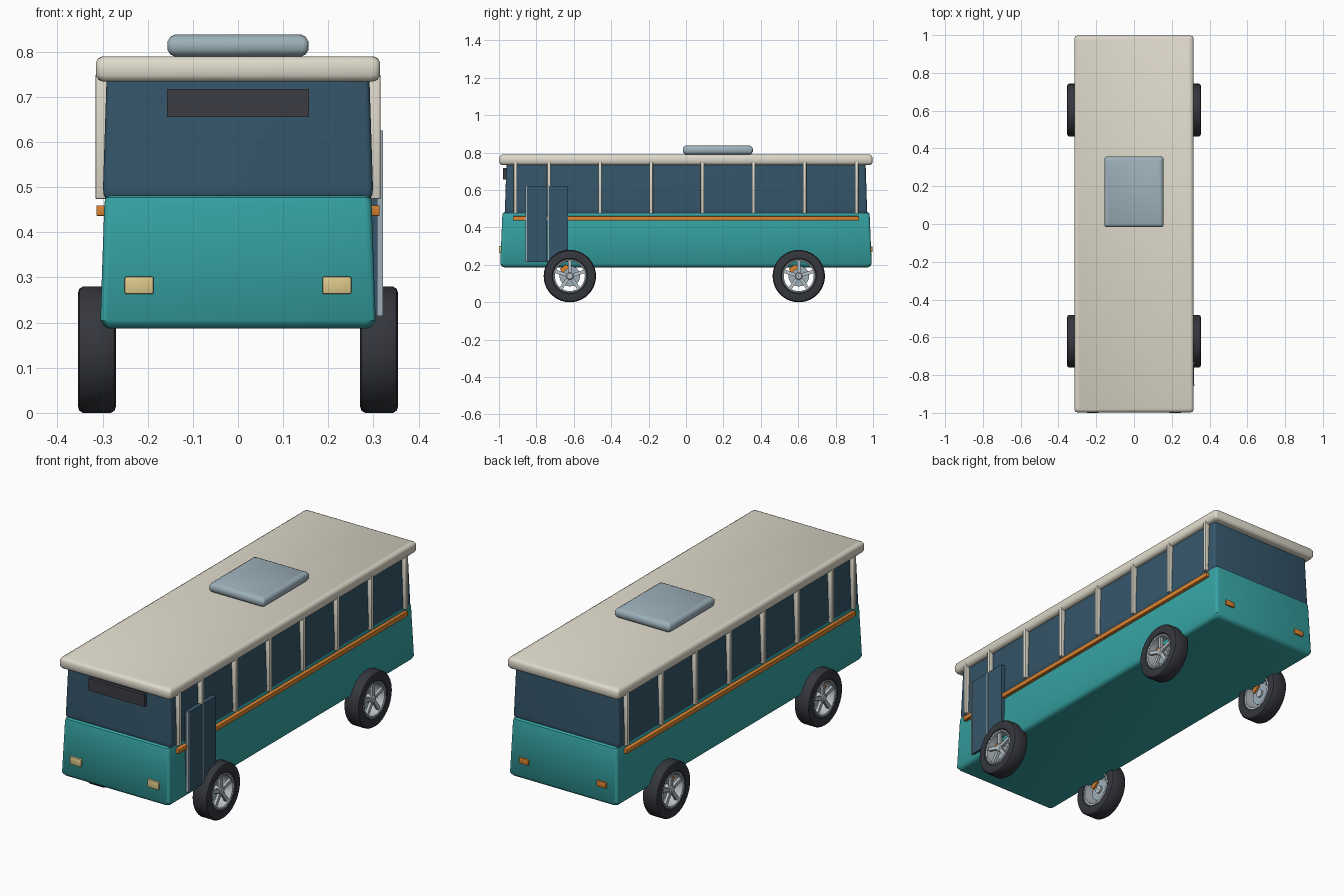
import bpy, bmesh, math
from mathutils import Matrix

if "Cube" in bpy.data.objects:
    bpy.data.objects.remove(bpy.data.objects["Cube"])


def material(name, hexcode):
    rgb = [int(hexcode[i:i + 2], 16) / 255 for i in (0, 2, 4)]
    m = bpy.data.materials.new(name)
    m.diffuse_color = [((c + 0.055) / 1.055) ** 2.4 for c in rgb] + [1]
    m.use_nodes = True
    m.node_tree.nodes["Principled BSDF"].inputs["Base Color"].default_value = m.diffuse_color
    return m


TEAL = material("teal_paint", "36A3A3")
GLASS = material("dark_glass", "35566A")
CREAM = material("cream_paint", "DED9CA")
ORANGE = material("orange_trim", "D9822F")
RUBBER = material("rubber", "35373D")
STEEL = material("blue_grey", "9DB0BA")
RIM = material("rim_metal", "B9C1C6")
LAMP = material("lamp_yellow", "DFC98C")
SIGN = material("sign_black", "3B3C44")


def finish(bm, name, mat, smooth=35):
    bmesh.ops.recalc_face_normals(bm, faces=bm.faces)
    me = bpy.data.meshes.new(name)
    bm.to_mesh(me)
    bm.free()
    ob = bpy.data.objects.new(name, me)
    bpy.context.collection.objects.link(ob)
    me.materials.append(mat)
    bpy.ops.object.select_all(action='DESELECT')
    ob.select_set(True)
    bpy.context.view_layer.objects.active = ob
    if smooth:
        bpy.ops.object.shade_smooth_by_angle(angle=math.radians(smooth))
    return ob


def box(name, mat, x, y, z, bevel=0.0):
    """Box from (min, max) pairs with optional rounded edges."""
    bm = bmesh.new()
    size = [b - a for a, b in (x, y, z)]
    mid = [(a + b) / 2 for a, b in (x, y, z)]
    bmesh.ops.create_cube(bm, size=1, matrix=Matrix.Translation(mid) @ Matrix.Diagonal(size + [1]))
    if bevel:
        bmesh.ops.bevel(bm, geom=bm.edges[:], offset=bevel, segments=2, profile=0.5, affect='EDGES')
    return finish(bm, name, mat)


def side_box(name, mat, s, x, y, z, bevel=0.0):
    return box(name, mat, tuple(sorted((s * x[0], s * x[1]))), y, z, bevel)


def loft(name, mat, rings, radius, cy=0.0):
    """Stack of rounded rectangles given as (z, half_x, half_y)."""
    bm = bmesh.new()
    loops = []
    for z, hx, hy in rings:
        loop = []
        for k, (sx, sy) in enumerate(((1, 1), (-1, 1), (-1, -1), (1, -1))):
            for i in range(4):
                a = math.radians(90 * k + 30 * i)
                loop.append(bm.verts.new((sx * (hx - radius) + radius * math.cos(a),
                                          cy + sy * (hy - radius) + radius * math.sin(a), z)))
        loops.append(loop)
    for a, b in zip(loops, loops[1:]):
        for i in range(len(a)):
            j = (i + 1) % len(a)
            bm.faces.new((a[i], a[j], b[j], b[i]))
    bm.faces.new(loops[0])
    bm.faces.new(loops[-1])
    return finish(bm, name, mat, 40)


def lathe(name, mat, profile, centre, s, n=40):
    """Closed profile of (x, radius) turned about the axle."""
    bm = bmesh.new()
    loops = [[bm.verts.new((centre[0] + s * x,
                            centre[1] + r * math.cos(2 * math.pi * i / n),
                            centre[2] + r * math.sin(2 * math.pi * i / n)))
              for i in range(n)] for x, r in profile]
    for a, b in zip(loops, loops[1:] + loops[:1]):
        for i in range(n):
            j = (i + 1) % n
            bm.faces.new((a[i], a[j], b[j], b[i]))
    return finish(bm, name, mat)


# Main shells
loft("lower_body", TEAL, [(0.187, 0.285, 0.972), (0.191, 0.296, 0.984), (0.205, 0.305, 0.993),
                          (0.465, 0.296, 0.982), (0.477, 0.293, 0.979), (0.482, 0.285, 0.972)], 0.015)
loft("window_band", GLASS, [(0.47, 0.292, 0.962), (0.485, 0.298, 0.968), (0.50, 0.299, 0.968),
                            (0.75, 0.291, 0.960)], 0.012)
loft("roof", CREAM, [(0.734, 0.300, 0.984), (0.738, 0.309, 0.992), (0.748, 0.315, 0.997),
                     (0.775, 0.315, 0.997), (0.785, 0.310, 0.992), (0.790, 0.300, 0.982)], 0.015)
loft("roof_unit", STEEL, [(0.789, 0.140, 0.170), (0.794, 0.150, 0.180), (0.804, 0.156, 0.187),
                          (0.823, 0.156, 0.187), (0.833, 0.150, 0.180), (0.838, 0.140, 0.170)], 0.012, cy=0.17)

# Sign, headlights and tail lights
box("destination_sign", SIGN, (-0.157, 0.157), (-0.979, -0.955), (0.656, 0.718))
for s in (-1, 1):
    side_box("headlight", LAMP, s, (0.187, 0.251), (-1.0, -0.97), (0.263, 0.302), 0.004)
    side_box("tail_light", ORANGE, s, (0.192, 0.246), (0.97, 0.998), (0.268, 0.298), 0.004)

# Window pillars and waist stripe
PILLARS = [-0.912, 0.912] + [-0.733 + 0.2735 * i for i in range(6)]
for s in (-1, 1):
    for y in PILLARS:
        side_box("window_pillar", CREAM, s, (0.288, 0.316), (y - 0.009, y + 0.009), (0.474, 0.75), 0.003)
    side_box("waist_stripe", ORANGE, s, (0.28, 0.314), (-0.925, 0.925), (0.436, 0.46), 0.003)

# Passenger door leaves with slim edge frames
for y0, y1 in ((-0.852, -0.742), (-0.734, -0.63)):
    box("door_leaf", GLASS, (0.295, 0.318), (y0, y1), (0.215, 0.622))
    box("door_edge", STEEL, (0.308, 0.321), (y0 - 0.006, y0 + 0.001), (0.215, 0.626))

# Wheels
TYRE = [(-0.035, 0.087), (-0.041, 0.095), (-0.042, 0.126), (-0.039, 0.135), (-0.031, 0.140),
        (0.031, 0.140), (0.039, 0.135), (0.042, 0.126), (0.041, 0.095), (0.035, 0.087)]
BARREL = [(-0.037, 0.080), (-0.037, 0.090), (0.037, 0.090), (0.039, 0.086), (0.037, 0.080)]
for s in (-1, 1):
    for y in (-0.621, 0.603):
        c = (s * 0.3125, y, 0.14)
        lathe("tyre", RUBBER, TYRE, c, s)
        lathe("rim_barrel", RIM, BARREL, c, s)
        lathe("hub", RIM, [(-0.02, 0.001), (-0.02, 0.02), (0.031, 0.02), (0.035, 0.015), (0.035, 0.001)], c, s, 20)
        lathe("brake_disc", STEEL, [(-0.012, 0.015), (-0.012, 0.055), (-0.005, 0.055), (-0.005, 0.015)], c, s, 32)
        # five spokes
        bm = bmesh.new()
        for k in range(5):
            turn = Matrix.Rotation(math.radians(90 + 72 * k), 4, 'X')
            bmesh.ops.create_cube(bm, size=1, matrix=Matrix.Translation(c) @ turn @
                                  Matrix.Translation((s * 0.024, 0.049, 0)) @
                                  Matrix.Diagonal((0.014, 0.07, 0.018, 1)))
        finish(bm, "wheel_spokes", RIM)
        # brake caliper
        bm = bmesh.new()
        bmesh.ops.create_cube(bm, size=1, matrix=Matrix.Translation(c) @
                              Matrix.Rotation(math.radians(125), 4, 'X') @
                              Matrix.Translation((-s * 0.006, 0.05, 0)) @
                              Matrix.Diagonal((0.03, 0.025, 0.045, 1)))
        finish(bm, "brake_caliper", ORANGE)
